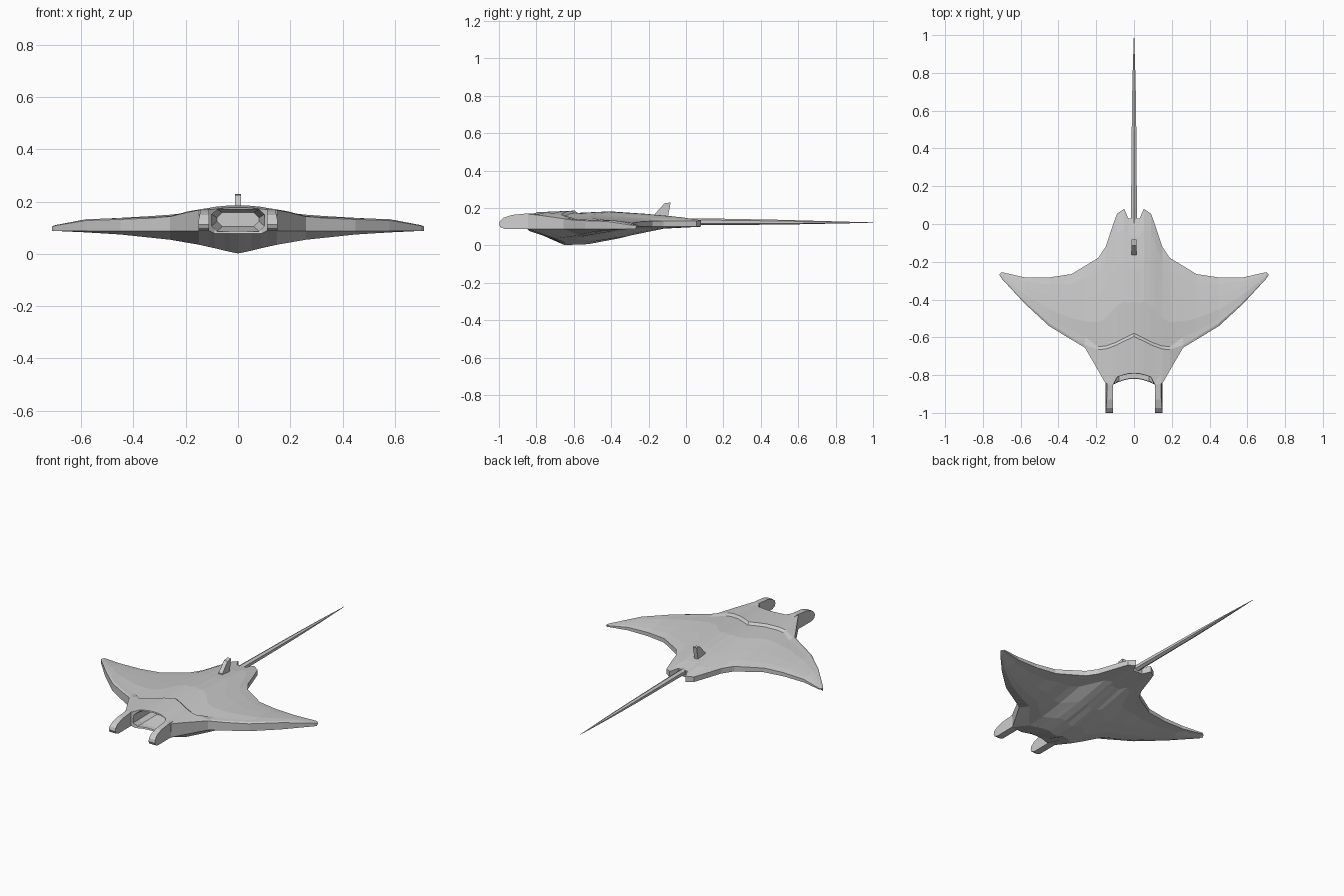
import bpy, bmesh, math

if "Cube" in bpy.data.objects:
    bpy.data.objects.remove(bpy.data.objects["Cube"])


def make(name, verts, faces):
    me = bpy.data.meshes.new(name)
    me.from_pydata(verts, [], faces)
    bm = bmesh.new()
    bm.from_mesh(me)
    bmesh.ops.recalc_face_normals(bm, faces=bm.faces)
    bm.to_mesh(me)
    bm.free()
    ob = bpy.data.objects.new(name, me)
    bpy.context.collection.objects.link(ob)
    return ob


def loft(name, rings, cap_start=True, cap_end=True):
    """Skin equal-length closed rings."""
    n = len(rings[0])
    faces = [(r * n + i, r * n + (i + 1) % n, (r + 1) * n + (i + 1) % n, (r + 1) * n + i)
             for r in range(len(rings) - 1) for i in range(n)]
    if cap_start:
        faces.append(tuple(range(n)))
    if cap_end:
        faces.append(tuple((len(rings) - 1) * n + i for i in range(n)))
    return make(name, [p for r in rings for p in r], faces)


def apply_all(ob):
    bpy.context.view_layer.objects.active = ob
    for m in list(ob.modifiers):
        bpy.ops.object.modifier_apply(modifier=m.name)


def interp(x, pts):
    for (a, va), (b, vb) in zip(pts, pts[1:]):
        if x <= b:
            return va + (vb - va) * (x - a) / (b - a)
    return pts[-1][1]


# Body and wings: chord sections along the span, mirrored
# x, leading y, head-step y, trailing y, z at lead, step, middle, trail
STATIONS = [
    (0, -.79, -.595, .03, .178, .186, .182, .14),
    (.03, -.792, -.61, .03, .178, .185, .181, .14),
    (.052, -.797, -.62, .08, .177, .184, .18, .135),
    (.09, -.81, -.64, .055, .172, .18, .175, .13),
    (.11, -.85, -.648, 0, .17, .176, .172, .13),
    (.15, -.845, -.662, -.12, .168, .17, .165, .13),
    (.19, -.775, -.665, -.18, .16, .163, .158, .13),
    (.26, -.655, -.64, -.222, .143, .145, .15, .128),
    (.33, -.613, -.6, -.265, .137, .141, .145, .125),
    (.45, -.54, -.525, -.283, .132, .137, .138, .122),
    (.58, -.42, -.41, -.282, .128, .133, .132, .118),
    (.70, -.29, -.285, -.255, .108, .109, .11, .107),
    (.712, -.272, -.27, -.265, .105, .105, .105, .104),
]
DEPTH = [(0, .09), (.1, .066), (.15, .055), (.26, .036), (.45, .016), (.58, .008), (.7, 0), (.72, 0)]
KEEL = [(0, 0), (.2, 1), (.35, .95), (.55, .62), (.78, .1), (1, 0)]

rings = []
for x, yl, ys, yt, zl, zs, zm, zt in STATIONS:
    stepped = x < .26
    gap = .016 if stepped else (yt - ys) * .1
    drop = .012 if stepped else 0
    ring = [(x, yl, zl), (x, ys, zs), (x, ys + gap, zs - drop)]
    for t, w in ((.3, 0), (.6, .3), (.85, .65), (1, 1)):
        ring.append((x, ys + (yt - ys) * t, zm + (zt - zm) * w))
    lip = x < .1
    y0 = yl - (.03 if lip else 0)
    for t, k in reversed(KEEL):
        z = .088 + .012 * t - interp(x, DEPTH) * k
        if lip and t == 0:
            z = .078
        ring.append((x, y0 + (yt - y0) * t, max(z, .002)))
    rings.append(ring)
body = loft("body_and_wings", rings, cap_start=False)
mir = body.modifiers.new("mirror", 'MIRROR')
mir.use_clip = True
apply_all(body)

# Mouth cavity, cut by a tapering octagonal funnel
def mouth_ring(y, w, z0, z1):
    c = .02
    half = [(w - c, z0), (w, z0 + c), (w, z1 - c), (w - c, z1)]
    return [(x, y, z) for x, z in half] + [(-x, y, z) for x, z in reversed(half)]


cutter = loft("mouth_cutter", [mouth_ring(-.92, .102, .086, .171),
                               mouth_ring(-.79, .1, .087, .171),
                               mouth_ring(-.68, .08, .105, .158)])
cutter.hide_render = True
cut = body.modifiers.new("mouth", 'BOOLEAN')
cut.operation = 'DIFFERENCE'
cut.solver = 'EXACT'
cut.object = cutter
apply_all(body)
bpy.data.objects.remove(cutter)

# Horn-like head lobes flanking the mouth
HORN = [(-.7, .09), (-.97, .088), (-.993, .097), (-1, .112), (-.995, .13), (-.975, .148),
        (-.93, .163), (-.85, .171), (-.7, .165)]
for side, s in (("left", -1), ("right", 1)):
    inner = [(s * .11, y, z) for y, z in HORN]
    outer = [(s * (.151 - max(0, z - .13) * .2), y, z) for y, z in HORN]
    loft("head_lobe_" + side, [inner, outer])

# Whip tail: tapered hexagonal sections
TAIL = [(-.04, .02, .02, .125), (.08, .018, .018, .127), (.5, .014, .013, .124),
        (.75, .01, .007, .123), (1, .001, .001, .122)]
loft("tail", [[(w * math.sin(a), y, zc + h * math.cos(a))
               for a in (i * math.tau / 6 for i in range(6))] for y, w, h, zc in TAIL])

# Small dorsal fin
FIN = [(-.165, .15), (-.165, .17), (-.115, .225), (-.082, .23), (-.097, .15)]
loft("dorsal_fin", [[(x, y, z) for y, z in FIN] for x in (-.012, .012)])
